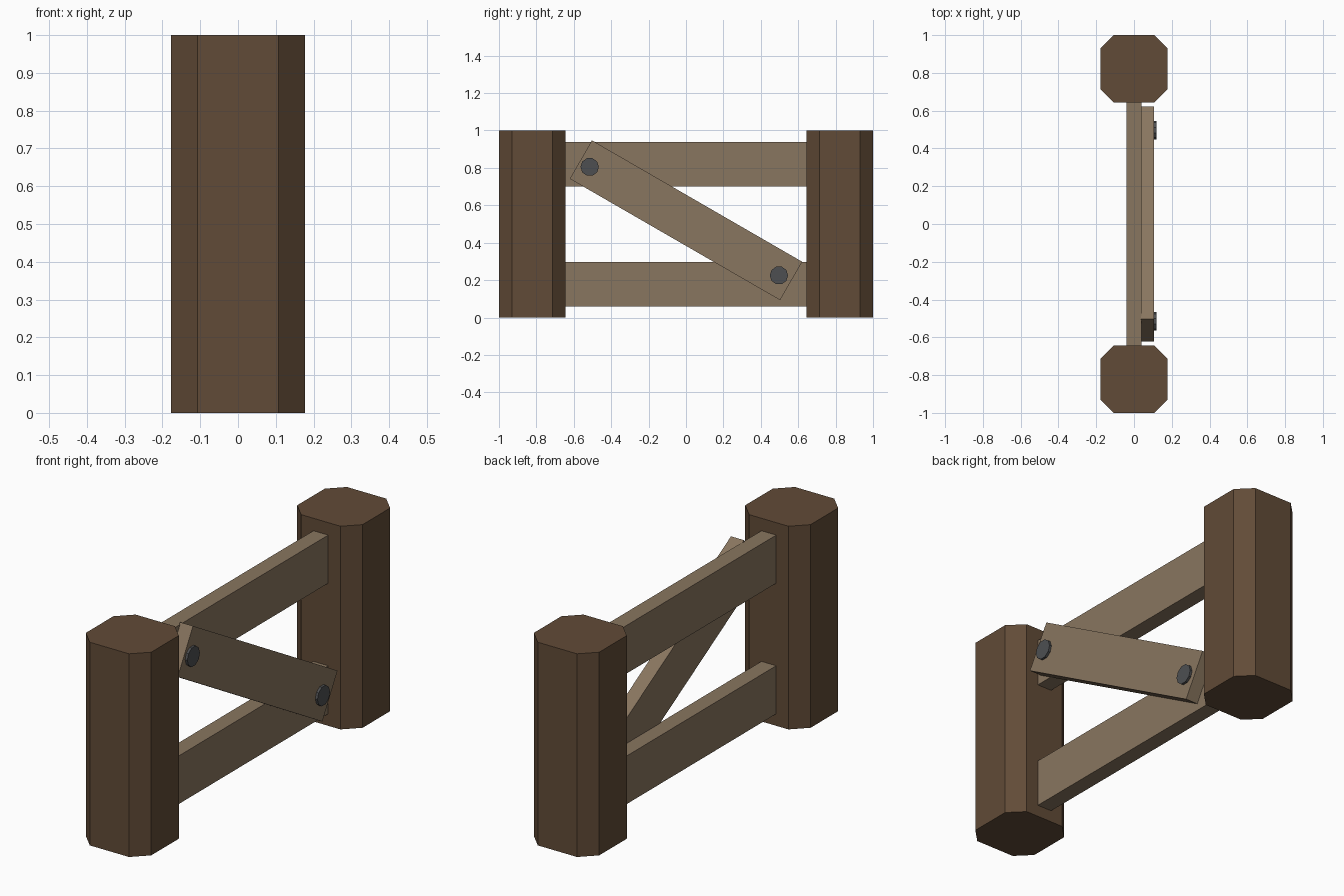
import bpy, bmesh
from math import radians
from mathutils import Matrix

if "Cube" in bpy.data.objects:
    bpy.data.objects.remove(bpy.data.objects["Cube"])


def material(name, rgb):
    m = bpy.data.materials.new(name)
    m.diffuse_color = (*rgb, 1)
    m.use_nodes = True
    m.node_tree.nodes["Principled BSDF"].inputs["Base Color"].default_value = m.diffuse_color
    return m


POST = material("dark_wood", (0.12, 0.07, 0.038))
PLANK = material("pale_wood", (0.25, 0.18, 0.115))
IRON = material("iron", (0.075, 0.078, 0.083))


def add(name, bm, mat, matrix):
    bmesh.ops.recalc_face_normals(bm, faces=bm.faces)
    me = bpy.data.meshes.new(name)
    bm.to_mesh(me)
    bm.free()
    me.materials.append(mat)
    ob = bpy.data.objects.new(name, me)
    ob.matrix_world = matrix
    bpy.context.collection.objects.link(ob)


def plank(name, size, loc, tilt=0):
    bm = bmesh.new()
    bmesh.ops.create_cube(bm, size=1)
    bmesh.ops.scale(bm, vec=size, verts=bm.verts)
    add(name, bm, PLANK, Matrix.Translation(loc) @ Matrix.Rotation(tilt, 4, 'X'))


# Posts: square blocks with chamfered vertical corners
for side, y in (("front", -0.822), ("back", 0.822)):
    bm = bmesh.new()
    bmesh.ops.create_cube(bm, size=1)
    bmesh.ops.scale(bm, vec=(0.356, 0.356, 1), verts=bm.verts)
    upright = [e for e in bm.edges if abs(e.verts[0].co.z - e.verts[1].co.z) > 0.5]
    bmesh.ops.bevel(bm, geom=upright, offset=0.071, segments=1, affect='EDGES')
    add(side + "_post", bm, POST, Matrix.Translation((0, y, 0.5)))

# Horizontal rails
for level, z in (("lower", 0.177), ("upper", 0.82)):
    plank(level + "_rail", (0.08, 1.3, 0.237), (0, 0, z))

# Diagonal brace
plank("diagonal_brace", (0.071, 1.298, 0.237), (0.0715, 0, 0.52), radians(-30))

# Bolt heads on the brace
for end, y, z in (("upper", -0.515, 0.805), ("lower", 0.497, 0.225)):
    bm = bmesh.new()
    bmesh.ops.create_cone(bm, cap_ends=True, segments=10, radius1=0.049,
                          radius2=0.049, depth=0.03)
    add(end + "_bolt", bm, IRON,
        Matrix.Translation((0.104, y, z)) @ Matrix.Rotation(radians(90), 4, 'Y'))
